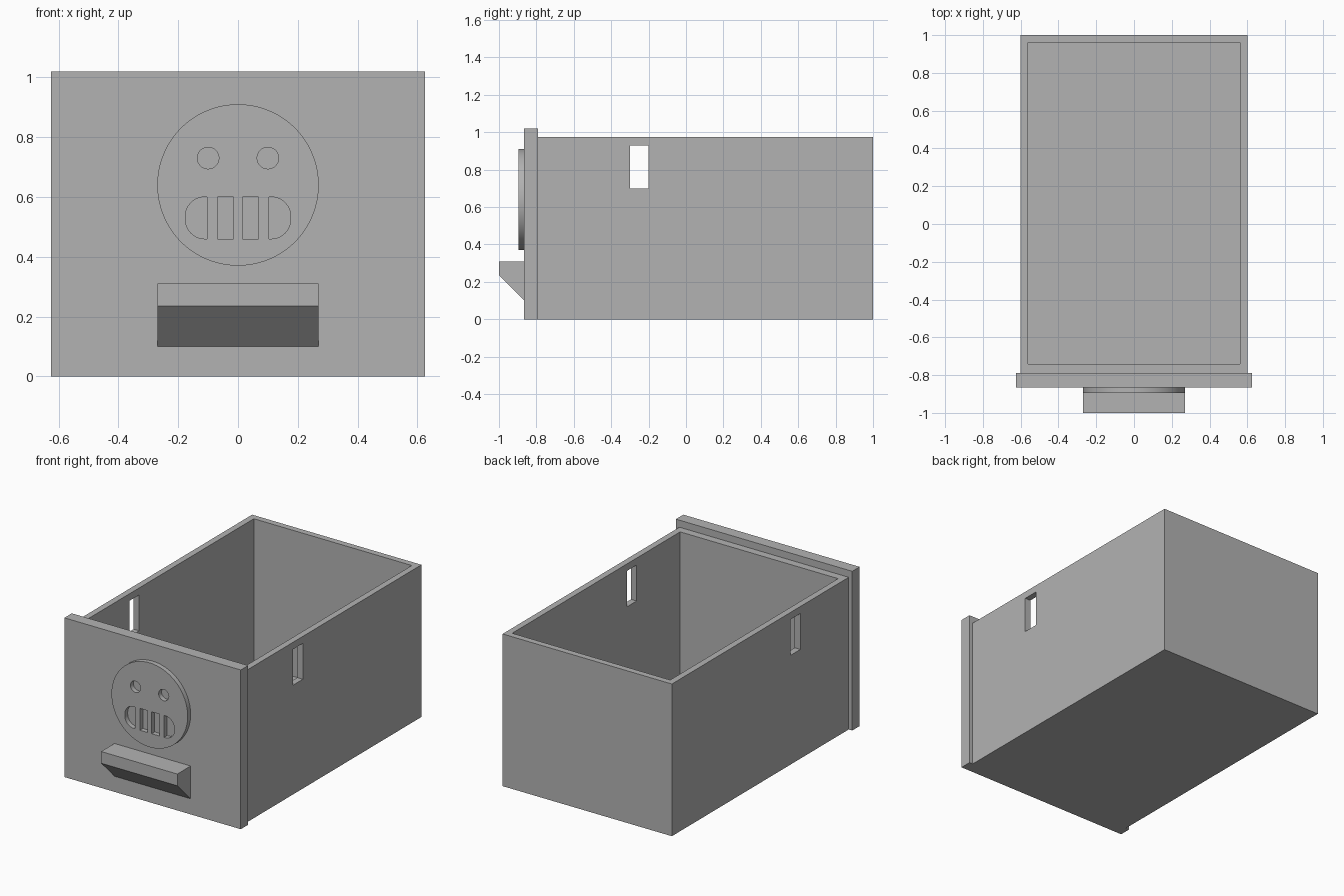
import bpy
import bmesh
import math
from mathutils import Matrix, Vector

if "Cube" in bpy.data.objects:
    bpy.data.objects.remove(bpy.data.objects["Cube"], do_unlink=True)

GREY = (0.45, 0.45, 0.45, 1)
grey = bpy.data.materials.new("plain grey")
grey.use_nodes = True
grey.diffuse_color = GREY
grey.node_tree.nodes["Principled BSDF"].inputs["Base Color"].default_value = GREY


def link(name, data):
    obj = bpy.data.objects.new(name, data)
    bpy.context.collection.objects.link(obj)
    data.materials.append(grey)
    return obj


def box(name, low, high):
    low, high = Vector(low), Vector(high)
    bm = bmesh.new()
    bmesh.ops.create_cube(bm, size=1, matrix=Matrix.Translation((low + high) / 2)
                          @ Matrix.Diagonal((*(high - low), 1)))
    mesh = bpy.data.meshes.new(name)
    bm.to_mesh(mesh)
    bm.free()
    return link(name, mesh)


def cut(target, cutter):
    mod = target.modifiers.new("cut", "BOOLEAN")
    mod.operation, mod.solver, mod.object = "DIFFERENCE", "EXACT", cutter
    bpy.context.view_layer.objects.active = target
    bpy.ops.object.modifier_apply(modifier=mod.name)
    bpy.data.objects.remove(cutter, do_unlink=True)


def arc(cx, cz, r, start, end, steps):
    angles = [math.radians(start + (end - start) * i / steps) for i in range(steps + 1)]
    return [(cx + r * math.cos(a), cz + r * math.sin(a)) for a in angles]


# Open tray, hollowed out and pierced by a slot through both side walls
tray = box("drawer_tray", (-0.6, -0.79, 0), (0.6, 1, 0.975))
cut(tray, box("hollow", (-0.56, -0.74, 0.04), (0.56, 0.96, 1.2)))
cut(tray, box("slots", (-0.8, -0.30, 0.70), (0.8, -0.20, 0.93)))

# Front panel, slightly wider and taller than the tray
box("front_panel", (-0.625, -0.865, 0), (0.625, -0.79, 1.02))

# Handle, a block whose underside slopes back to the panel
handle = box("handle", (-0.27, -1, 0.10), (0.27, -0.865, 0.31))
for v in handle.data.vertices:
    if v.co.y < -0.9 and v.co.z < 0.2:
        v.co.z = 0.235

# Face disc outline with eye and teeth openings
outlines = [arc(0, 0.64, 0.27, 0, 360, 96)[:-1]]
for side in (-1, 1):
    outlines.append(arc(side * 0.1, 0.73, 0.036, 0, 360, 40)[:-1])
    inner = [(0.015, 0.46), (0.069, 0.46), (0.069, 0.6), (0.015, 0.6)]
    outer = ([(0.103, 0.46)] + arc(0.111, 0.525, 0.065, -90, 0, 12)
             + arc(0.111, 0.535, 0.065, 0, 90, 12) + [(0.103, 0.6)])
    outlines += [[(side * x, z) for x, z in tooth] for tooth in (inner, outer)]

curve = bpy.data.curves.new("face_disc", "CURVE")
curve.dimensions, curve.fill_mode, curve.extrude = "2D", "BOTH", 0.015
for points in outlines:
    spline = curve.splines.new("POLY")
    spline.points.add(len(points) - 1)
    spline.use_cyclic_u = True
    for p, (x, z) in zip(spline.points, points):
        p.co = (x, z, 0, 1)
disc = link("face_disc", curve)
disc.location = (0, -0.88, 0)
disc.rotation_euler = (math.pi / 2, 0, 0)

# Turn the disc into a mesh and smooth its round walls
bpy.ops.object.select_all(action="DESELECT")
disc.select_set(True)
bpy.context.view_layer.objects.active = disc
bpy.ops.object.convert(target="MESH")
bm = bmesh.new()
bm.from_mesh(disc.data)
bmesh.ops.remove_doubles(bm, verts=bm.verts, dist=0.0001)
bmesh.ops.recalc_face_normals(bm, faces=bm.faces)
bm.to_mesh(disc.data)
bm.free()
bpy.ops.object.shade_smooth_by_angle(angle=math.radians(30))
